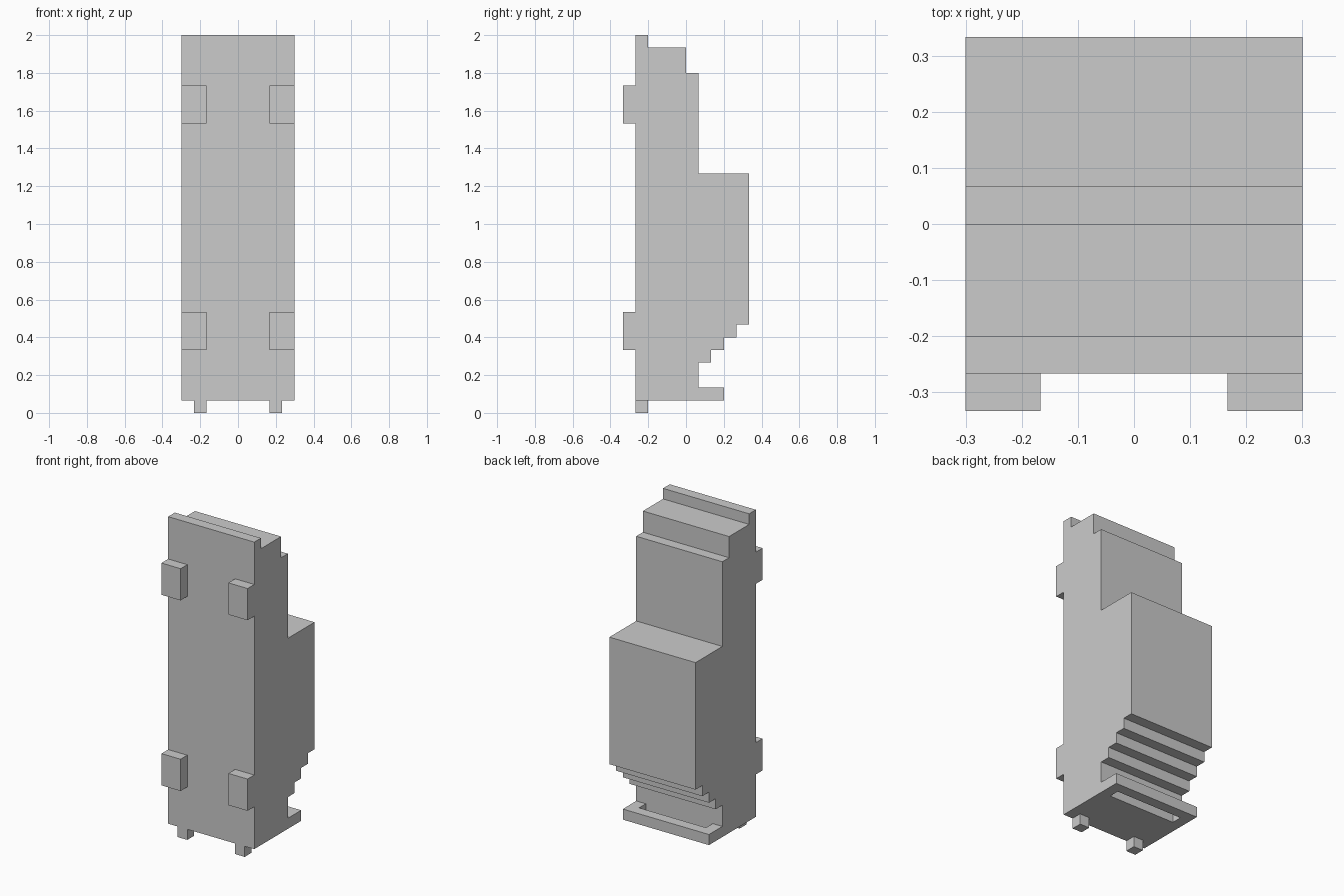
import bpy, bmesh
from mathutils import Vector

if "Cube" in bpy.data.objects:
    bpy.data.objects.remove(bpy.data.objects["Cube"])

U = 1 / 15  # grid step: the whole model sits on this unit


def extrude_profile(name, points, to_3d, start, depth):
    """Extrude a flat outline; to_3d maps (a, b, offset) to a position."""
    bm = bmesh.new()
    base = [bm.verts.new(to_3d(a * U, b * U, start * U)) for a, b in points]
    face = bm.faces.new(base)
    result = bmesh.ops.extrude_face_region(bm, geom=[face])
    moved = [g for g in result["geom"] if isinstance(g, bmesh.types.BMVert)]
    shift = Vector(to_3d(0, 0, depth * U)) - Vector(to_3d(0, 0, 0))
    bmesh.ops.translate(bm, verts=moved, vec=shift)
    bmesh.ops.recalc_face_normals(bm, faces=bm.faces)
    mesh = bpy.data.meshes.new(name)
    bm.to_mesh(mesh)
    bm.free()
    obj = bpy.data.objects.new(name, mesh)
    bpy.context.collection.objects.link(obj)
    return obj


def along_x(a, b, off):
    return (off, a, b)


def along_z(a, b, off):
    return (a, b, off)


def mirrored_block(name, x, y, z):
    """Box given by unit ranges, mirrored to the other side."""
    outline = [(y[0], z[0]), (y[1], z[0]), (y[1], z[1]), (y[0], z[1])]
    obj = extrude_profile(name, outline, along_x, x[0], x[1] - x[0])
    obj.modifiers.new("Mirror", "MIRROR").use_axis[0] = True


# Main body: stepped side outline (y, z)
body = [(-4, 1), (1, 1), (1, 4), (2, 4), (2, 5), (3, 5), (3, 6), (4, 6),
        (4, 7), (5, 7), (5, 19), (1, 19), (1, 27), (0, 27), (0, 29),
        (-3, 29), (-3, 30), (-4, 30)]
extrude_profile("body", body, along_x, -4.5, 9)

# Slotted loop at the bottom rear: U-shaped outline (x, y)
loop = [(-4.5, 1), (-3.5, 1), (-3.5, 2), (3.5, 2),
        (3.5, 1), (4.5, 1), (4.5, 3), (-4.5, 3)]
extrude_profile("rear_loop", loop, along_z, 1, 1)

# Front pads, upper and lower pairs
for label, z0 in (("lower", 5), ("upper", 23)):
    mirrored_block(f"{label}_front_pads", (2.5, 4.5), (-5, -4), (z0, z0 + 3))

# Small pegs under the front edge
mirrored_block("bottom_pegs", (2.5, 3.5), (-4, -3), (0, 1))
